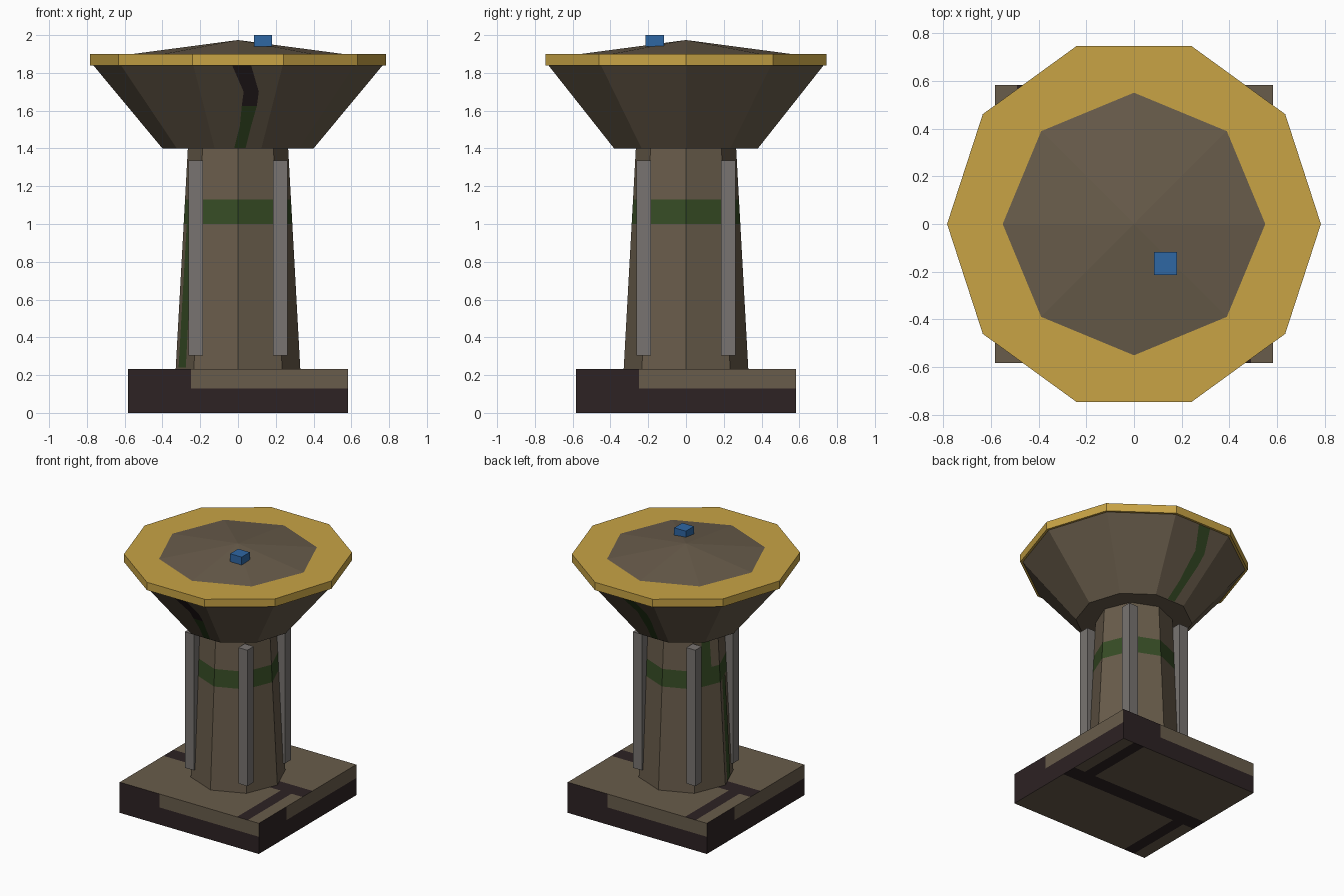
import bpy, bmesh
from math import cos, sin, pi, radians
from mathutils import Vector

cube = bpy.data.objects.get("Cube")
if cube:
    bpy.data.objects.remove(cube, do_unlink=True)


def material(name, rgb):
    m = bpy.data.materials.new(name)
    m.use_nodes = True
    m.diffuse_color = (*rgb, 1)
    m.node_tree.nodes["Principled BSDF"].inputs["Base Color"].default_value = (*rgb, 1)
    return m


STONE = material("brown stone", (0.14, 0.107, 0.07))
DARK = material("dark mortar", (0.026, 0.016, 0.017))
MOSS = material("moss green", (0.037, 0.072, 0.018))
GOLD = material("gold", (0.58, 0.37, 0.06))
STEEL = material("grey metal", (0.19, 0.175, 0.165))
BLUE = material("blue", (0.028, 0.135, 0.37))


def finish(name, bm, *mats):
    mesh = bpy.data.meshes.new(name)
    bm.to_mesh(mesh)
    bm.free()
    for m in mats:
        mesh.materials.append(m)
    ob = bpy.data.objects.new(name, mesh)
    bpy.context.collection.objects.link(ob)
    return ob


def new_box(centre, size):
    bm = bmesh.new()
    bmesh.ops.create_cube(bm, size=1)
    bmesh.ops.scale(bm, vec=size, verts=bm.verts)
    bmesh.ops.translate(bm, vec=centre, verts=bm.verts)
    return bm


def lathe(profile, sides):
    """Faceted solid from (radius, z) rings, lowest ring first."""
    bm = bmesh.new()
    rings = [[bm.verts.new((r * cos(2 * pi * i / sides), r * sin(2 * pi * i / sides), z))
              for i in range(sides)] for r, z in profile]
    for low, high in zip(rings, rings[1:]):
        for i in range(sides):
            j = (i + 1) % sides
            bm.faces.new((low[i], low[j], high[j], high[i]))
    bm.faces.new(rings[0][::-1])
    bm.faces.new(rings[-1])
    return bm


def streak(name, rows, angle, low, high, sides, mat):
    """Thin painted strip of (z, left, right) rows lying on one facet."""
    a = radians(angle)
    out, side = Vector((cos(a), sin(a), 0)), Vector((-sin(a), cos(a), 0))
    bm = bmesh.new()
    pairs = []
    for z, left, right in rows:
        f = (z - low[1]) / (high[1] - low[1])
        reach = (low[0] + f * (high[0] - low[0])) * cos(pi / sides) + 0.003
        pairs.append([bm.verts.new(out * reach + side * t + Vector((0, 0, z)))
                      for t in (left, right)])
    for (l0, r0), (l1, r1) in zip(pairs, pairs[1:]):
        bm.faces.new((l0, r0, r1, l1))
    return finish(name, bm, mat)


# Square base, cut along the mortar lines
HALF, TOP = 0.583, 0.232
bm = new_box((0, 0, TOP / 2), (2 * HALF, 2 * HALF, TOP))
cuts = [((0, 0, 0.13), (0, 0, 1))]
for v in (-0.49, -0.4, -0.25, -0.06, 0.06, 0.25, 0.4, 0.49):
    cuts += [((v, 0, 0), (1, 0, 0)), ((0, v, 0), (0, 1, 0))]
for co, no in cuts:
    bmesh.ops.bisect_plane(bm, geom=bm.verts[:] + bm.edges[:] + bm.faces[:],
                           plane_co=co, plane_no=no)
bm.normal_update()
for face in bm.faces:
    c, n = face.calc_center_median(), face.normal
    if abs(n.z) > 0.5:
        # running bond: one long joint and a staggered short joint on each half
        joint = -c.x if c.y * n.z > 0 else c.x
        dark = abs(c.y) < 0.06 or 0.4 < joint < 0.49
    else:
        # position along the side, as seen from outside
        along = c.y * n.x - c.x * n.y
        dark = c.z < 0.13 or along < -0.25
    face.material_index = int(dark)
finish("base", bm, STONE, DARK)

# Octagonal tapering column with a moss band
FOOT, NECK = (0.33, 0.23), (0.265, 1.41)


def column_radius(z):
    return FOOT[0] + (NECK[0] - FOOT[0]) * (z - FOOT[1]) / (NECK[1] - FOOT[1])


bm = lathe([(column_radius(z), z) for z in (FOOT[1], 1.0, 1.13, NECK[1])], 8)
for face in bm.faces:
    face.material_index = int(len(face.verts) == 4 and 1.0 < face.calc_center_median().z < 1.13)
finish("column", bm, STONE, MOSS)
streak("column_moss_lower", [(0.24, -0.08, 0.02), (1.0, -0.06, 0.03)], 202.5, FOOT, NECK, 8, MOSS)
streak("column_moss_upper", [(1.13, -0.04, 0.04), (1.4, -0.03, 0.03)], 157.5, FOOT, NECK, 8, MOSS)

# Four upright struts at the corners
for sx, xname in ((-1, "right"), (1, "left")):
    for sy, yname in ((-1, "front"), (1, "back")):
        finish(f"strut_{yname}_{xname}",
               new_box((sx * 0.224, sy * 0.224, 0.82), (0.076, 0.076, 1.03)), STEEL)

# Flared bowl with stains on its front and back facets
LIP, STEM = (0.77, 1.845), (0.4, 1.4)
finish("bowl", lathe([STEM, LIP], 10), STONE)
lower = [(1.402, -0.02, 0.04), (1.52, 0.01, 0.07), (1.625, 0.02, 0.1)]
upper = [(1.625, 0.02, 0.1), (1.7, 0.03, 0.11), (1.838, -0.03, 0.07)]
for side, angle, stain in (("front", -90, DARK), ("back", 90, MOSS)):
    streak(f"bowl_moss_{side}", lower, angle, STEM, LIP, 10, MOSS)
    streak(f"bowl_stain_{side}", upper, angle, STEM, LIP, 10, stain)

# Gold rim, low roof and small block on top
finish("rim", lathe([(0.783, 1.84), (0.783, 1.9)], 10), GOLD)
bm = bmesh.new()
bmesh.ops.create_cone(bm, cap_ends=True, segments=8, radius1=0.55, radius2=0, depth=0.073)
bmesh.ops.translate(bm, vec=(0, 0, 1.9375), verts=bm.verts)
finish("roof", bm, STONE)
finish("top_block", new_box((0.132, -0.165, 1.97), (0.097, 0.097, 0.06)), BLUE)
